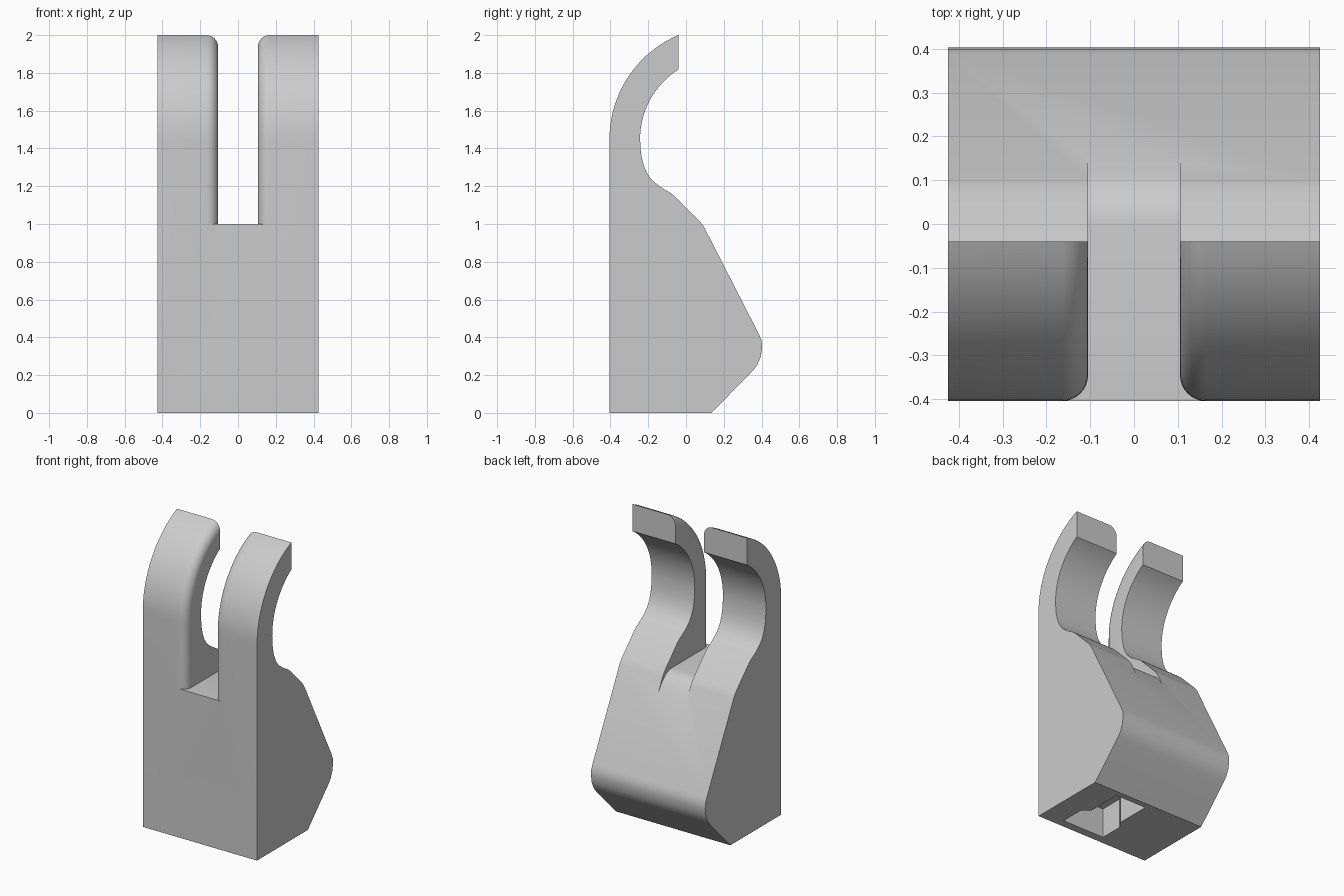
import bpy, bmesh
from math import sin, cos, pi, radians

cube = bpy.data.objects.get("Cube")
if cube:
    bpy.data.objects.remove(cube, do_unlink=True)

grey = bpy.data.materials.new("plain grey")
grey.use_nodes = True
COLOR = (0.6, 0.6, 0.6, 1)
grey.diffuse_color = COLOR
grey.node_tree.nodes["Principled BSDF"].inputs["Base Color"].default_value = COLOR


def loft(name, rings):
    """Closed solid through a list of matching point rings."""
    bm = bmesh.new()
    loops = [[bm.verts.new(p) for p in ring] for ring in rings]
    n = len(loops[0])
    for a, b in zip(loops, loops[1:]):
        for i in range(n):
            j = (i + 1) % n
            bm.faces.new((a[i], a[j], b[j], b[i]))
    bm.faces.new(loops[0])
    bm.faces.new(loops[-1])
    bmesh.ops.recalc_face_normals(bm, faces=bm.faces)
    mesh = bpy.data.meshes.new(name)
    bm.to_mesh(mesh)
    bm.free()
    mesh.materials.append(grey)
    obj = bpy.data.objects.new(name, mesh)
    bpy.context.collection.objects.link(obj)
    return obj


def extrude_x(name, profile, x0, x1):
    return loft(name, [[(x, y, z) for y, z in profile] for x in (x0, x1)])


def extrude_z(name, outline, z0, z1):
    return loft(name, [[(x, y, z) for x, y in outline] for z in (z0, z1)])


def arc(cy, cz, r, a0, a1, n):
    angles = [radians(a0 + (a1 - a0) * i / n) for i in range(n + 1)]
    return [(cy + r * cos(a), cz + r * sin(a)) for a in angles]


def cut(body, cutter):
    mod = body.modifiers.new(cutter.name, 'BOOLEAN')
    mod.operation = 'DIFFERENCE'
    mod.solver = 'EXACT'
    mod.object = cutter
    bpy.context.view_layer.objects.active = body
    bpy.ops.object.modifier_apply(modifier=mod.name)
    bpy.data.objects.remove(cutter, do_unlink=True)


# Side profile: weighted foot, sloping back and curved hook
CY, CZ, R_OUT, R_IN, TIP = 0.192, 1.45, 0.597, 0.435, 112.9
outer = arc(CY, CZ, R_OUT, 180, TIP, 20)
inner = arc(CY, CZ, R_IN, 122.2, 180, 16)
foot = [(-0.405, 0), (0.135, 0), (0.352, 0.222)]
heel = [(0.377, 0.253), (0.395, 0.295), (0.403, 0.345), (0.4, 0.382), (0.388, 0.413)]
shoulder = [(0.1, 0.975), (0.088, 0.994), (0.072, 1.014), (-0.06, 1.147), (-0.08, 1.163)]
throat = [(-0.11, 1.18), (-0.14, 1.2), (-0.165, 1.219), (-0.187, 1.241),
          (-0.208, 1.273), (-0.224, 1.31), (-0.236, 1.36), (-0.241, 1.41)]
profile = foot + heel + shoulder + throat + inner[::-1] + outer[::-1]
holder = extrude_x("hook_holder", profile, -0.425, 0.425)

# Rounding along the front edges of the slot, swept up the hook
HALF, FILLET = 0.105, 0.06
side = [(HALF + FILLET, -0.05)]
for i in range(9):
    t = pi / 2 * i / 8
    side.append((HALF + FILLET * (1 - sin(t)), FILLET * (1 - cos(t))))
section = side + [(-x, d) for x, d in reversed(side)]
rings = [[(x, -0.405 + d, 1.0) for x, d in section]]
for y, z in outer + arc(CY, CZ, R_OUT, TIP - 3, TIP - 9, 2):
    ny, nz = (CY - y) / R_OUT, (CZ - z) / R_OUT
    rings.append([(x, y + ny * d, z + nz * d) for x, d in section])
cut(holder, loft("slot_rounding", rings))

# Open slot with a floor that rolls off at the back
slot = [(-0.6, 1), (0, 1), (0.03, 0.996), (0.06, 0.983), (0.09, 0.96),
        (0.115, 0.932), (0.135, 0.9), (0.17, 0.86), (0.6, 0.86), (0.6, 2.3), (-0.6, 2.3)]
cut(holder, extrude_x("slot", slot, -HALF, HALF))

# T-shaped pocket in the underside
tee = [(-0.045, -0.35), (0.27, -0.35), (0.27, -0.19), (0.22, -0.14),
       (0.22, 0.095), (-0.01, 0.095), (-0.01, -0.14), (-0.045, -0.19)]
cut(holder, extrude_z("pocket", tee, -0.1, 0.2))

# Smooth curves, crisp edges
bpy.ops.object.select_all(action='DESELECT')
holder.select_set(True)
bpy.context.view_layer.objects.active = holder
bpy.ops.object.shade_smooth_by_angle(angle=radians(25))
